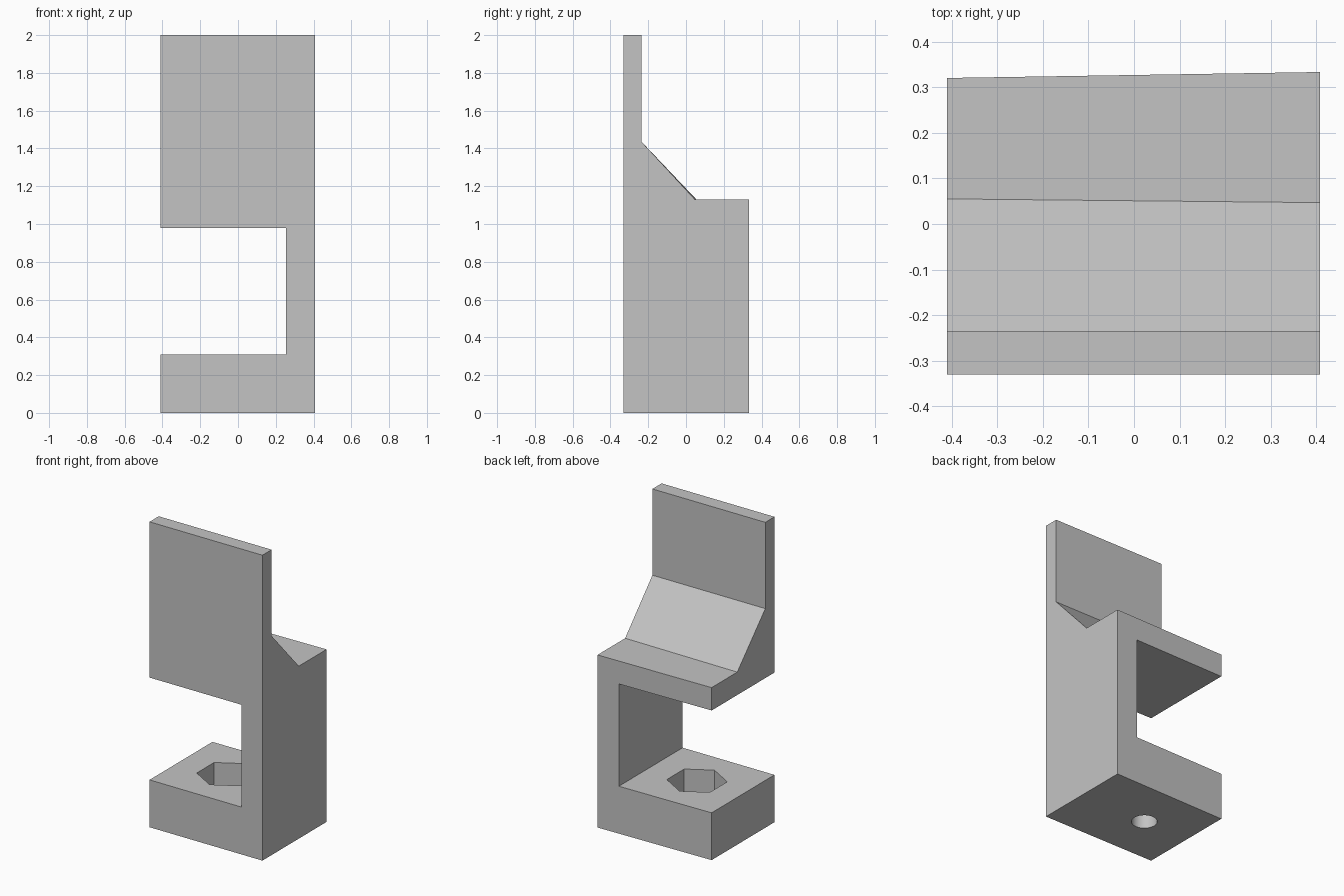
import bpy
import bmesh
from mathutils import Vector

cube = bpy.data.objects.get("Cube")
if cube:
    bpy.data.objects.remove(cube, do_unlink=True)

GREY = (0.55, 0.55, 0.55, 1)
plastic = bpy.data.materials.new("grey_plastic")
plastic.use_nodes = True
plastic.diffuse_color = GREY
plastic.node_tree.nodes["Principled BSDF"].inputs["Base Color"].default_value = GREY

LEFT, RIGHT, FRONT, BACK = 0.408, -0.41, -0.33, 0.327
SHELF_TOP = 1.13


def extrude_profile(name, points, direction):
    """Close a planar outline and extrude it into a solid."""
    bm = bmesh.new()
    face = bm.faces.new([bm.verts.new(p) for p in points])
    result = bmesh.ops.extrude_face_region(bm, geom=[face])
    moved = [v for v in result["geom"] if isinstance(v, bmesh.types.BMVert)]
    bmesh.ops.translate(bm, verts=moved, vec=Vector(direction))
    # slight taper of the rear edges
    for v in bm.verts:
        if v.co.y > 0.3:
            v.co.y += 0.016 * v.co.x
        elif v.co.y > 0:
            v.co.y -= 0.01 * v.co.x
    bmesh.ops.recalc_face_normals(bm, faces=bm.faces)
    mesh = bpy.data.meshes.new(name)
    bm.to_mesh(mesh)
    bm.free()
    mesh.materials.append(plastic)
    obj = bpy.data.objects.new(name, mesh)
    bpy.context.collection.objects.link(obj)
    return obj


def cut_hole(target, sides, radius, bottom, top, turn=0):
    """Cut a vertical prism out of the target."""
    bpy.ops.mesh.primitive_cylinder_add(
        vertices=sides, radius=radius, depth=top - bottom,
        location=(-0.08, 0, (top + bottom) / 2), rotation=(0, 0, turn))
    cutter = bpy.context.object
    cutter.name = "hole_cutter"
    cutter.hide_render = True
    cutter.data.materials.append(plastic)
    mod = target.modifiers.new("hole", "BOOLEAN")
    mod.operation = "DIFFERENCE"
    mod.solver = "EXACT"
    mod.object = cutter
    bpy.context.view_layer.objects.active = target
    bpy.ops.object.modifier_apply(modifier=mod.name)
    bpy.data.objects.remove(cutter, do_unlink=True)


# C-shaped clamp: base, side column and shelf
clamp_outline = [(RIGHT, 0), (LEFT, 0), (LEFT, SHELF_TOP), (RIGHT, SHELF_TOP),
                 (RIGHT, 0.98), (0.255, 0.98), (0.255, 0.31), (RIGHT, 0.31)]
clamp = extrude_profile("clamp_frame", [(x, FRONT, z) for x, z in clamp_outline],
                        (0, BACK - FRONT, 0))

# Upright panel with its sloped brace
panel_outline = [(FRONT, SHELF_TOP), (0.051, SHELF_TOP), (-0.235, 1.435),
                 (-0.235, 2), (FRONT, 2)]
panel = extrude_profile("upright_panel", [(RIGHT, y, z) for y, z in panel_outline],
                        (LEFT - RIGHT, 0, 0))

# Hexagonal nut pocket above a round bolt hole
cut_hole(clamp, 6, 0.18, 0.13, 0.4)
cut_hole(clamp, 32, 0.077, -0.1, 0.2)

# Round off the bolt hole shading while keeping other edges sharp
bpy.ops.object.select_all(action="DESELECT")
clamp.select_set(True)
bpy.context.view_layer.objects.active = clamp
bpy.ops.object.shade_smooth_by_angle()
